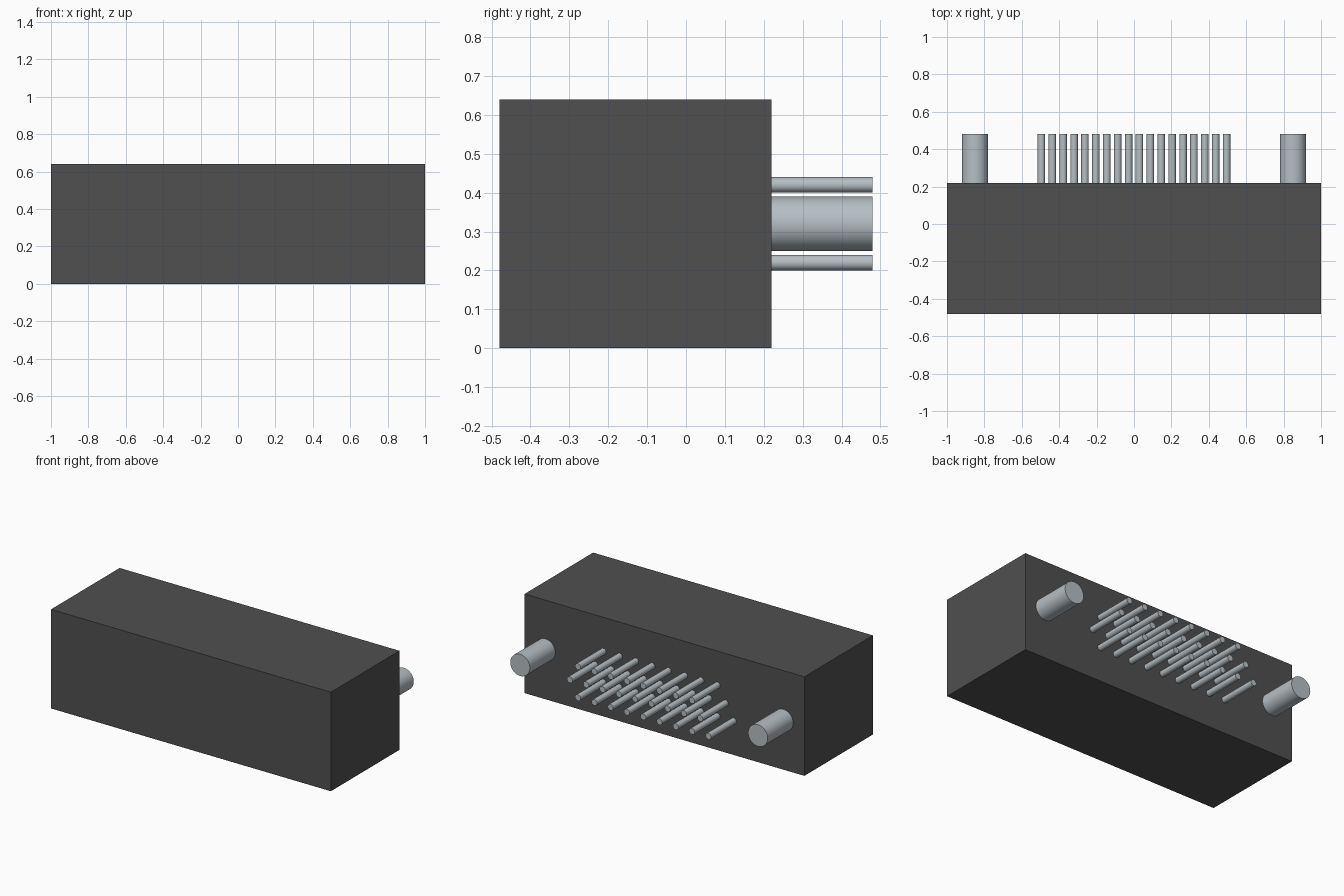
import bpy
import math

cube = bpy.data.objects.get("Cube")
if cube:
    bpy.data.objects.remove(cube, do_unlink=True)


def material(name, rgb, metallic=0.0):
    m = bpy.data.materials.new(name)
    m.use_nodes = True
    m.diffuse_color = (*rgb, 1)
    bsdf = m.node_tree.nodes["Principled BSDF"]
    bsdf.inputs["Base Color"].default_value = (*rgb, 1)
    return m


DARK = material("dark grey plastic", (0.08, 0.08, 0.08))
METAL = material("light steel", (0.47, 0.52, 0.55))

BACK_Y, TIP_Y = 0.22, 0.48   # rear face of housing, pin ends
MID_Z = 0.32
STEP = 0.99 / 17             # half pitch between staggered pins


def rear_pin(name, x, z, radius, sides):
    """Round pin sticking out of the housing's rear face."""
    bpy.ops.mesh.primitive_cylinder_add(
        vertices=sides, radius=radius, depth=TIP_Y - BACK_Y,
        location=(x, (BACK_Y + TIP_Y) / 2, z), rotation=(math.pi / 2, 0, 0))
    ob = bpy.context.object
    ob.name = name
    ob.data.materials.append(METAL)
    bpy.ops.object.shade_smooth_by_angle(angle=math.radians(40))


# Housing block
bpy.ops.mesh.primitive_cube_add(size=1, location=(0, (BACK_Y - 0.48) / 2, MID_Z))
housing = bpy.context.object
housing.name = "housing"
housing.scale = (2, BACK_Y + 0.48, 0.64)
bpy.ops.object.transform_apply(location=False, rotation=False, scale=True)
housing.data.materials.append(DARK)

# Mounting posts
for side, x in (("left", 0.85), ("right", -0.85)):
    rear_pin(f"{side}_mounting_post", x, MID_Z, 0.07, 48)

# Three staggered rows of contact pins: name, height, first x, count
rows = (("upper", 0.42, 0.495 - STEP, 8),
        ("middle", 0.32, 0.495, 9),
        ("lower", 0.22, 0.495 - STEP, 9))
for row, z, x0, count in rows:
    for i in range(count):
        rear_pin(f"{row}_contact_pin_{i + 1}", x0 - i * 2 * STEP, z, 0.02, 32)
